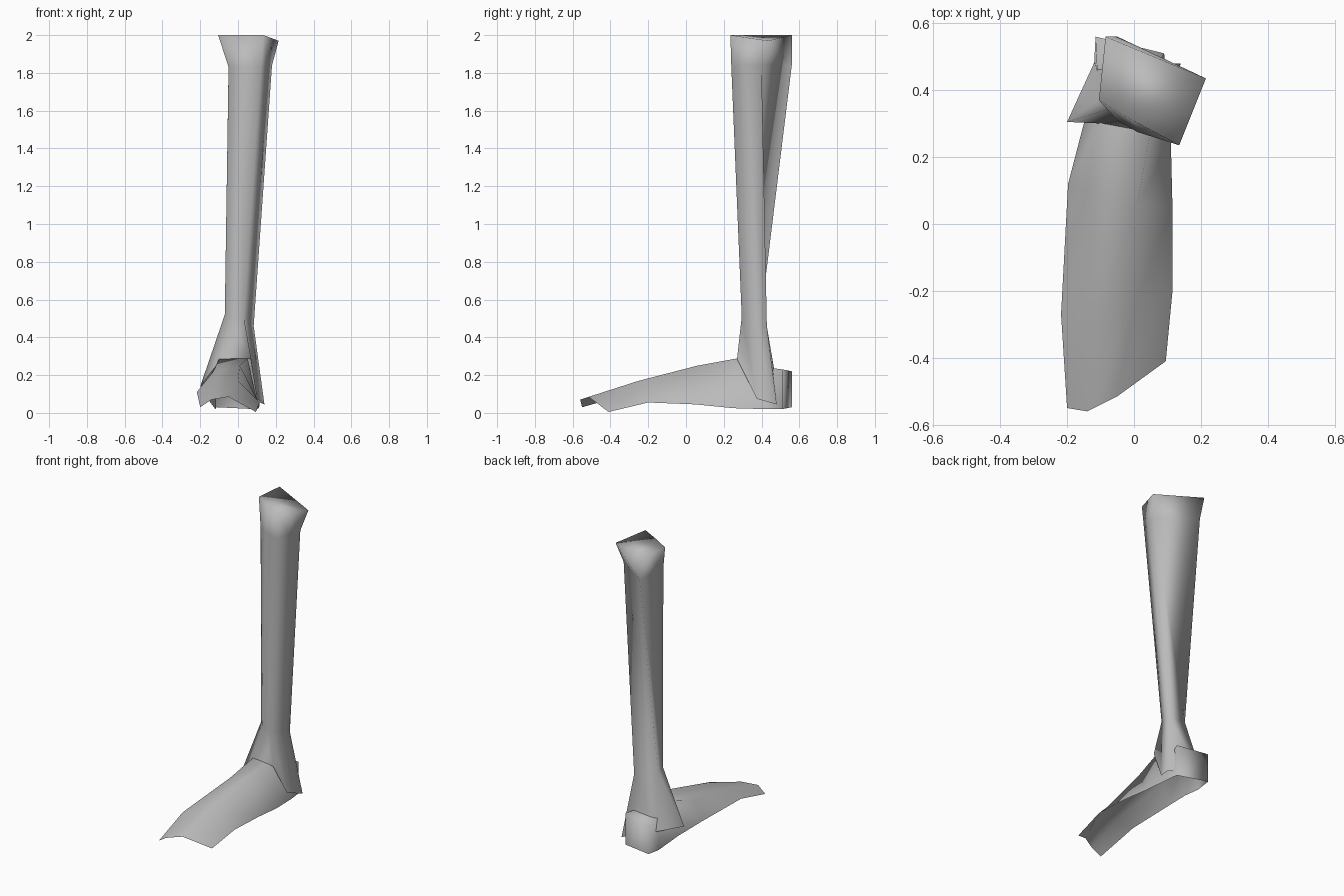
import bpy

if "Cube" in bpy.data.objects:
    bpy.data.objects.remove(bpy.data.objects["Cube"], do_unlink=True)

grey = bpy.data.materials.new("bone_grey")
grey.use_nodes = True
grey.diffuse_color = (0.5, 0.5, 0.5, 1)
grey.node_tree.nodes["Principled BSDF"].inputs["Base Color"].default_value = (0.5, 0.5, 0.5, 1)


def loft(name, rings, caps, closed):
    """Join matching rings of points with triangles, then add the end caps."""
    n = len(rings[0])
    verts = [p for ring in rings for p in ring]
    faces = list(caps)
    for r in range(len(rings) - 1):
        for i in range(n if closed else n - 1):
            j = (i + 1) % n
            low, high = r * n, (r + 1) * n
            faces.append((low + i, low + j, high + i))
            faces.append((low + j, high + j, high + i))
    mesh = bpy.data.meshes.new(name)
    mesh.from_pydata(verts, [], faces)
    mesh.materials.append(grey)
    obj = bpy.data.objects.new(name, mesh)
    bpy.context.collection.objects.link(obj)
    bpy.ops.object.select_all(action='DESELECT')
    obj.select_set(True)
    bpy.context.view_layer.objects.active = obj
    bpy.ops.object.shade_smooth()
    return obj


# Shin: flared open ankle, narrow shaft with a back ridge, broad knee end
ankle = [(-.2, .305, .14), (-.09, .3, .285), (.07, .27, .285),
         (.1, .375, .075), (.14, .48, .045), (-.12, .48, .15)]
shaft_low = [(-.07, .345, .52), (-.035, .31, .51), (.03, .295, .51),
             (.06, .35, .48), (.083, .428, .46), (-.07, .395, .5)]
shaft_high = [(-.05, .31, 1.83), (.01, .275, 1.83), (.12, .24, 1.83),
              (.155, .31, 1.84), (.18, .4, 1.84), (-.05, .56, 1.84)]
knee = [(-.105, .37, 2), (0, .307, 2), (.135, .235, 2),
        (.175, .335, 1.985), (.215, .435, 1.97), (-.085, .56, 2)]
loft("shin", [ankle, shaft_low, shaft_high, knee],
     [(18, 19, 20, 21, 22), (18, 22, 23)], True)

# Foot: an arched shell, open below, in sections from toe to heel
sections = [
    [(.095, -.41, .005), (-.05, -.515, .085), (-.14, -.56, .07), (-.2, -.55, .03)],
    [(.115, -.2, .055), (0, -.25, .17), (-.12, -.29, .15), (-.218, -.27, .11)],
    [(.115, .05, .045), (.01, .06, .25), (-.13, .1, .22), (-.197, .12, .1)],
    [(.11, .25, .025), (.05, .28, .29), (-.1, .3, .285), (-.15, .3, .06)],
    [(.1, .42, .02), (.05, .43, .24), (-.11, .45, .23), (-.12, .46, .02)],
    [(.09, .51, .02), (.09, .51, .23), (-.115, .56, .22), (-.115, .56, .03)],
]
loft("foot", sections, [(20, 21, 22, 23)], False)
